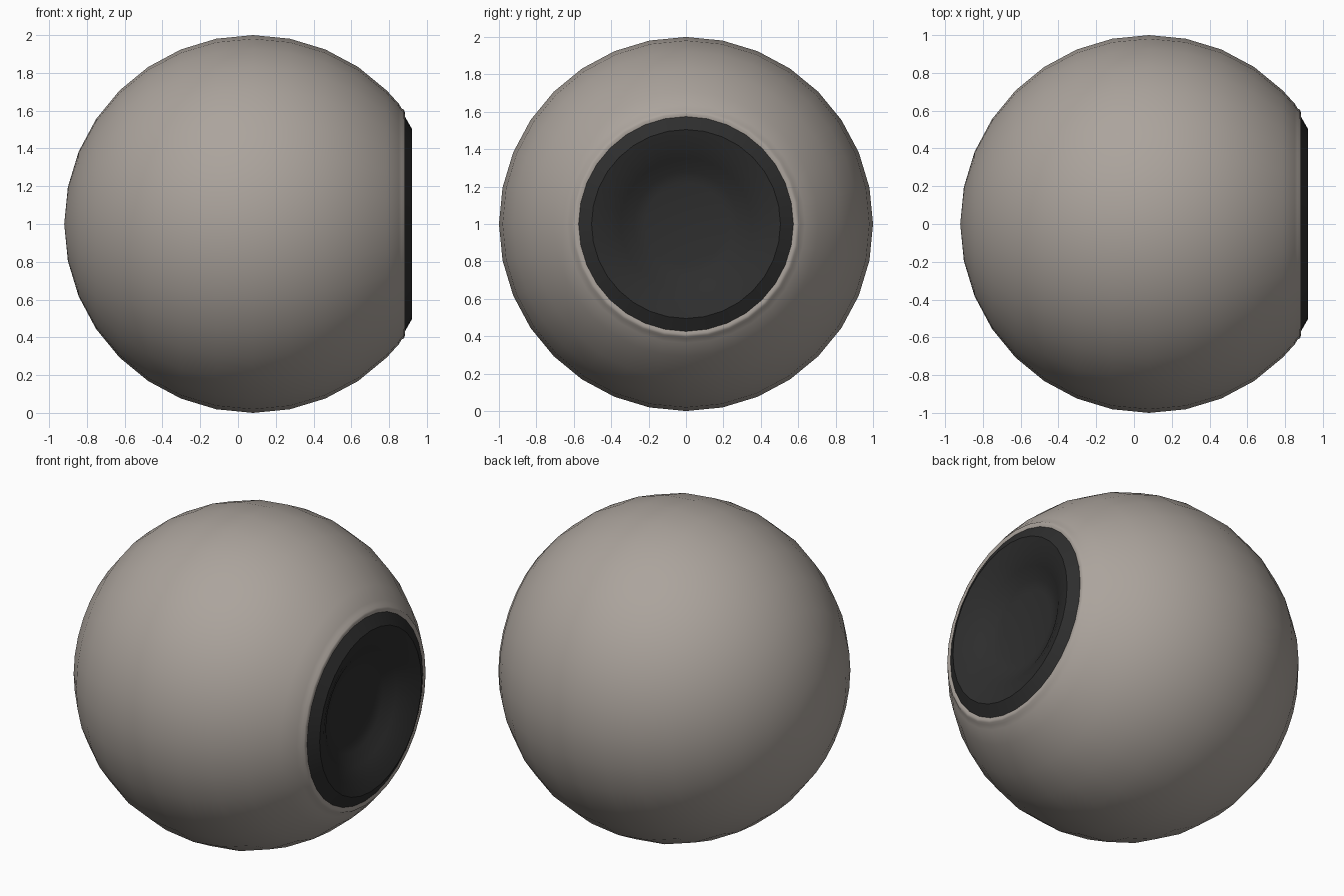
import bpy, bmesh, math

if "Cube" in bpy.data.objects:
    bpy.data.objects.remove(bpy.data.objects["Cube"])

CX, CZ, SEG = 0.08, 1.0, 32


def material(name, rgb):
    m = bpy.data.materials.new(name)
    m.diffuse_color = (*rgb, 1)
    m.use_nodes = True
    m.node_tree.nodes["Principled BSDF"].inputs["Base Color"].default_value = m.diffuse_color
    return m


def revolve(name, profile, mat, angle):
    """Turn a list of (x, radius) points around the horizontal x axis."""
    bm = bmesh.new()
    rings = []
    for x, r in profile:
        if r < 1e-6:
            rings.append([bm.verts.new((x, 0, CZ))] * SEG)
        else:
            rings.append([bm.verts.new((x, r * math.cos(2 * math.pi * i / SEG),
                                        CZ + r * math.sin(2 * math.pi * i / SEG)))
                          for i in range(SEG)])
    for a, b in zip(rings, rings[1:]):
        for i in range(SEG):
            j = (i + 1) % SEG
            quad = list(dict.fromkeys((a[i], a[j], b[j], b[i])))
            bm.faces.new(quad)
    bmesh.ops.recalc_face_normals(bm, faces=bm.faces)
    me = bpy.data.meshes.new(name)
    bm.to_mesh(me)
    bm.free()
    me.materials.append(mat)
    ob = bpy.data.objects.new(name, me)
    bpy.context.collection.objects.link(ob)
    bpy.context.view_layer.objects.active = ob
    ob.select_set(True)
    bpy.ops.object.shade_smooth_by_angle(angle=math.radians(angle))
    ob.select_set(False)
    return ob


shell_grey = material("warm_grey", (0.41, 0.37, 0.335))
dark = material("near_black", (0.027, 0.027, 0.027))

# Ball shell: sphere from the back pole to the opening, then a small rolled lip
ball = []
for k in range(13):
    a = math.pi * k / 16
    ball.append((CX - math.cos(a), math.sin(a) if k else 0))
for deg in (39.5,):
    a = math.radians(deg)
    ball.append((CX + math.cos(a), math.sin(a)))
ball += [(0.865, 0.613), (0.879, 0.604), (0.884, 0.59), (0.88, 0.572), (0.84, 0.565)]
revolve("ball_shell", ball, shell_grey, 50)

# Dark eye: bevelled ring with a dished recess and flat centre
eye = [(0.84, 0.57), (0.88, 0.575), (0.92, 0.505), (0.915, 0.49), (0.895, 0.43),
       (0.855, 0.35), (0.81, 0.28), (0.795, 0.22), (0.79, 0.0)]
revolve("eye_dish", eye, dark, 35)
